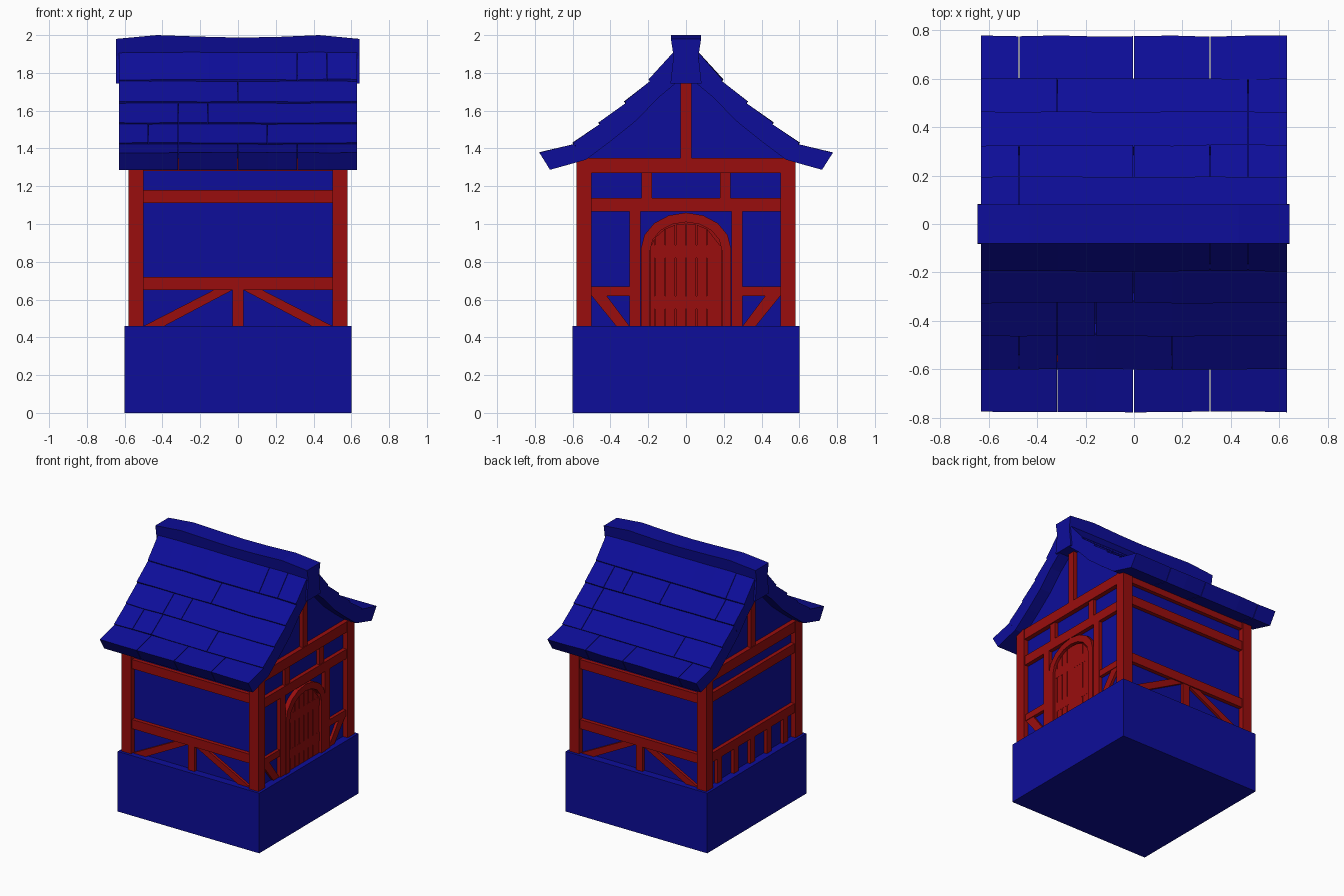
import bpy, bmesh, math, random

if "Cube" in bpy.data.objects:
    bpy.data.objects.remove(bpy.data.objects["Cube"])

random.seed(4)


def material(name, col):
    m = bpy.data.materials.new(name)
    m.diffuse_color = col
    m.use_nodes = True
    m.node_tree.nodes["Principled BSDF"].inputs["Base Color"].default_value = m.diffuse_color
    return m


BLUE = material("blue", (0.004, 0.004, 0.32, 1))
RED = material("red", (0.32, 0.004, 0.004, 1))


def loft(name, rings, mat):
    """Closed solid through a list of rings with equal point counts."""
    bm = bmesh.new()
    vs = [[bm.verts.new(p) for p in r] for r in rings]
    n = len(vs[0])
    for a, b in zip(vs, vs[1:]):
        for i in range(n):
            bm.faces.new((a[i], a[(i + 1) % n], b[(i + 1) % n], b[i]))
    bm.faces.new(vs[0][::-1])
    bm.faces.new(vs[-1])
    bmesh.ops.recalc_face_normals(bm, faces=bm.faces)
    me = bpy.data.meshes.new(name)
    bm.to_mesh(me)
    bm.free()
    me.materials.append(mat)
    ob = bpy.data.objects.new(name, me)
    bpy.context.collection.objects.link(ob)
    return ob


def prism(name, pts, a, b, axis, mat=RED):
    """Profile of (u, z) points extruded from a to b along axis."""
    place = (lambda u, z, t: (t, u, z)) if axis == "x" else (lambda u, z, t: (u, t, z))
    return loft(name, [[place(u, z, t) for u, z in pts] for t in (a, b)], mat)


def bar(name, u0, u1, z0, z1, a, b, axis, mat=RED):
    return prism(name, [(u0, z0), (u1, z0), (u1, z1), (u0, z1)], a, b, axis, mat)


def flip(pts, s):
    return [(u * s, z) for u, z in pts]


# Stone base and plaster body with gables
bar("base", -0.6, 0.6, 0, 0.46, -0.6, 0.6, "x", BLUE)
half = [(0.54, 0.45), (0.54, 1.37), (0.39, 1.49), (0.26, 1.61), (0.15, 1.72)]
prism("walls", half + [(0, 1.86)] + flip(half, -1)[::-1], -0.54, 0.54, "x", BLUE)

# Corner posts
for sx in (-1, 1):
    for sy in (-1, 1):
        bar("corner_post", sx * 0.5, sx * 0.58, 0.46, 1.35, sy * 0.5, sy * 0.58, "y")

# Front and back timber
for s in (-1, 1):
    a, b = s * 0.5, s * 0.57
    for z0, z1 in ((0.65, 0.72), (1.11, 1.18), (1.28, 1.35)):
        bar("long_rail", -0.5, 0.5, z0, z1, a, b, "y")
    bar("centre_stud", -0.028, 0.028, 0.46, 0.65, a, s * 0.565, "y")
    for m in (-1, 1):
        brace = [(0.5, 0.46), (0.39, 0.46), (0.03, 0.65), (0.13, 0.65)]
        prism("long_brace", flip(brace, m), a, s * 0.56, "y")

# Gable posts and top beams on both ends
for s in (-1, 1):
    bar("gable_beam", -0.5, 0.5, 1.27, 1.35, s * 0.5, s * 0.575, "x")
    bar("gable_post", -0.028, 0.028, 1.35, 1.75, s * 0.5, s * 0.57, "x")

# Left end: rails with a row of short studs
for z0, z1 in ((0.65, 0.72), (1.11, 1.18)):
    bar("left_rail", -0.5, 0.5, z0, z1, -0.5, -0.57, "x")
for i in range(5):
    y = -0.4 + 0.2 * i
    bar("left_stud", y - 0.028, y + 0.028, 0.46, 0.65, -0.5, -0.565, "x")

# Right end: timber around the door
bar("door_rail", -0.5, 0.5, 1.065, 1.137, 0.5, 0.57, "x")
for m in (-1, 1):
    bar("upper_stud", m * 0.18, m * 0.235, 1.137, 1.27, 0.5, 0.565, "x")
    bar("door_post", m * 0.24, m * 0.3, 0.46, 1.065, 0.5, 0.57, "x")
    bar("side_rail", m * 0.3, m * 0.5, 0.62, 0.67, 0.5, 0.565, "x")
    brace = [(0.42, 0.62), (0.5, 0.62), (0.37, 0.46), (0.3, 0.46)]
    prism("side_brace", flip(brace, m), 0.5, 0.56, "x")


# Arched door frame, planks and battens
def arch(w, spring, top, n=8):
    pts = [(w * math.cos(math.pi * i / n), spring + (top - spring) * math.sin(math.pi * i / n))
           for i in range(n + 1)]
    return [(w, 0.46)] + pts + [(-w, 0.46)]


outer, inner = arch(0.238, 0.87, 1.06), arch(0.19, 0.86, 1.01)
prism("door_frame", outer + inner[::-1], 0.5, 0.575, "x")
prism("door_panel", inner, 0.5, 0.546, "x")


def door_top(y):
    return 0.86 + 0.15 * math.sqrt(max(0, 1 - (y / 0.19) ** 2)) - 0.008


edges = [-0.189, -0.165, -0.11, -0.055, 0, 0.055, 0.11, 0.189]
for y0, y1 in zip(edges, edges[1:]):
    y0, y1 = y0 + 0.002, y1 - 0.002
    prism("door_plank", [(y0, 0.46), (y1, 0.46), (y1, door_top(y1)), (y0, door_top(y0))],
          0.52, 0.558, "x")
for z in (0.55, 0.82):
    bar("door_batten", -0.189, 0.189, z, z + 0.07, 0.52, 0.5585, "x")

# Roof: five curved rows of thick tiles with wavy lower edges and a few open joints
top = [(0.03, 1.95), (0.195, 1.765), (0.325, 1.648), (0.462, 1.537), (0.6, 1.43), (0.775, 1.378)]
low = [(0.0, 1.79), (0.15, 1.665), (0.26, 1.55), (0.39, 1.445), (0.53, 1.34), (0.72, 1.287)]
TILES, W = 8, 1.26 / 8
for s in (-1, 1):
    for r in range(5):
        sink = 0.007 if r else 0
        (uy, uz), (ly, lz) = top[r], top[r + 1]
        quads = []
        for i in range(TILES + 1):
            j, k = random.uniform(-0.003, 0.003), random.uniform(-0.002, 0.002)
            quads.append([(uy - sink, uz - sink), (ly + j, lz + k), low[r + 1], low[r]])
        for i in range(TILES):
            x0 = -0.63 + W * i
            gap = random.choice((0, 0, 0.0035)) if i < TILES - 1 else 0
            ring = [[(x, y * s, z) for y, z in q]
                    for x, q in ((x0, quads[i]), (x0 + W - gap, quads[i + 1]))]
            loft("roof_tile", ring, BLUE)

# Ridge cap with a gently waved top
rings = []
for x, dz in ((-0.645, -0.02), (-0.43, 0), (-0.2, -0.008), (0, -0.013),
              (0.2, -0.01), (0.43, 0), (0.642, -0.02)):
    side = [(0.08, 2.0 + dz), (0.066, 1.91 + dz), (0.082, 1.745)]
    rings.append([(x, y, z) for y, z in side + flip(side, -1)[::-1]])
loft("ridge_cap", rings, BLUE)
